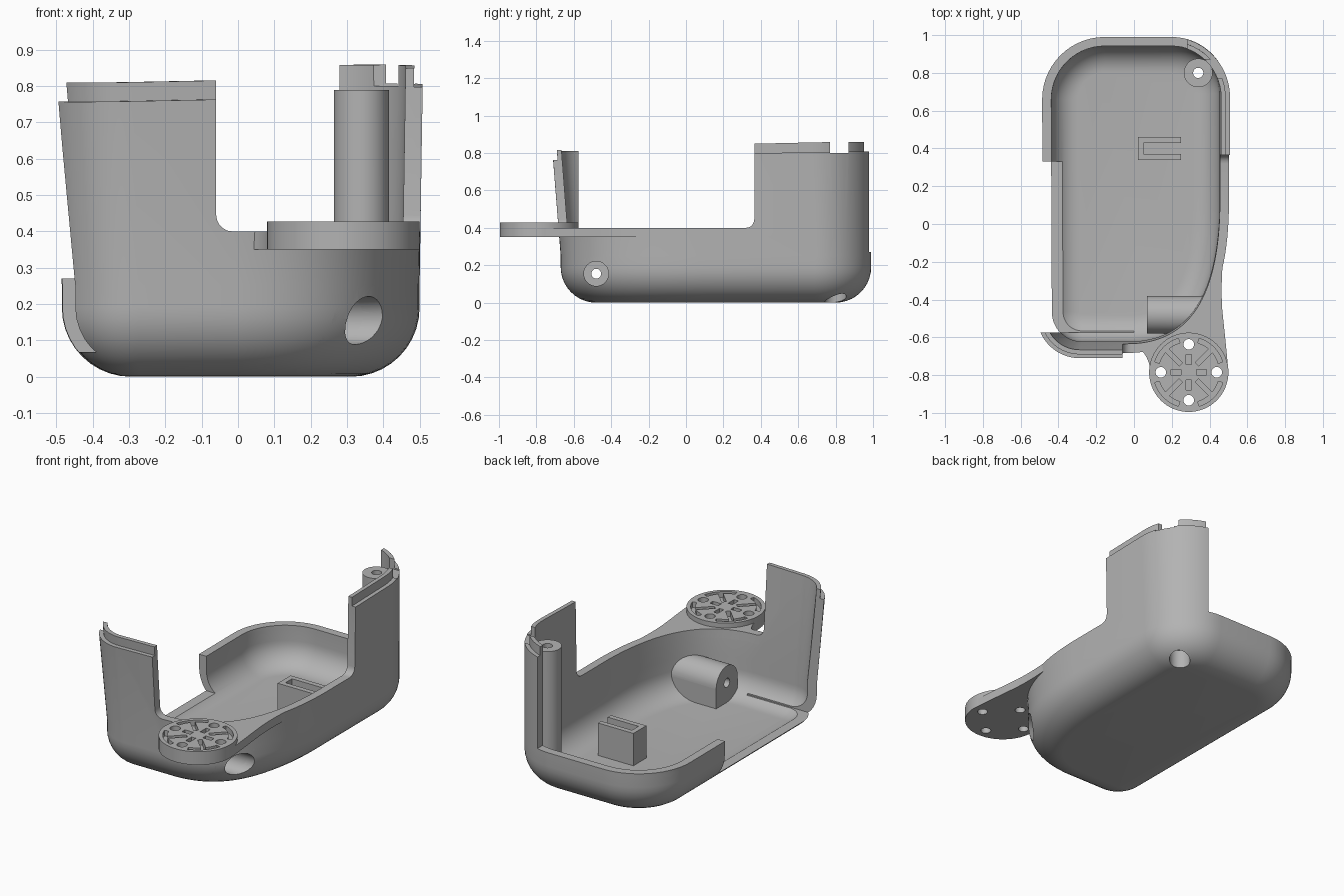
import bpy, bmesh, math
from mathutils import Vector, Matrix

cube = bpy.data.objects.get("Cube")
if cube:
    bpy.data.objects.remove(cube)

grey = bpy.data.materials.new("warm grey plastic")
grey.use_nodes = True
grey.diffuse_color = (0.45, 0.45, 0.45, 1)
grey.node_tree.nodes["Principled BSDF"].inputs["Base Color"].default_value = (0.45, 0.45, 0.45, 1)
cutters = []


def finish(name, bm, cutter=False):
    bmesh.ops.recalc_face_normals(bm, faces=bm.faces)
    mesh = bpy.data.meshes.new(name)
    bm.to_mesh(mesh)
    bm.free()
    mesh.materials.append(grey)
    ob = bpy.data.objects.new(name, mesh)
    bpy.context.collection.objects.link(ob)
    if cutter:
        ob.hide_render = True
        cutters.append(ob)
    return ob


def box(name, lo, hi, cutter=False, round_edges=0, angle=0):
    bm = bmesh.new()
    lo, hi = Vector(lo), Vector(hi)
    bmesh.ops.create_cube(bm, size=1)
    for v in bm.verts:
        v.co = (lo + hi) / 2 + v.co * (hi - lo)
    if round_edges:
        bmesh.ops.bevel(bm, geom=bm.edges[:], offset=round_edges, segments=5,
                        profile=0.5, affect='EDGES')
    return finish(name, bm, cutter)


def rod(name, start, end, r, cutter=False, sides=48):
    start, end = Vector(start), Vector(end)
    axis = end - start
    spin = axis.to_track_quat('Z', 'Y').to_matrix().to_4x4()
    bm = bmesh.new()
    bmesh.ops.create_cone(bm, cap_ends=True, segments=sides, radius1=r, radius2=r,
                          depth=axis.length, matrix=Matrix.Translation((start + end) / 2) @ spin)
    return finish(name, bm, cutter)


def prism(name, points, z0, z1, cutter=False):
    bm = bmesh.new()
    face = bm.faces.new([bm.verts.new((x, y, z0)) for x, y in points])
    out = bmesh.ops.extrude_face_region(bm, geom=[face])["geom"]
    bmesh.ops.translate(bm, vec=(0, 0, z1 - z0),
                        verts=[v for v in out if isinstance(v, bmesh.types.BMVert)])
    return finish(name, bm, cutter)


def boolean(ob, tools, operation='DIFFERENCE'):
    for tool in tools:
        mod = ob.modifiers.new("cut", 'BOOLEAN')
        mod.operation, mod.solver, mod.object = operation, 'EXACT', tool
    deps = bpy.context.evaluated_depsgraph_get()
    mesh = bpy.data.meshes.new_from_object(ob.evaluated_get(deps))
    ob.modifiers.clear()
    ob.data = mesh


def curve(a, b, c, n):
    a, b, c = Vector(a), Vector(b), Vector(c)
    return [a * (1 - t) ** 2 + b * 2 * t * (1 - t) + c * t * t
            for t in (i / n for i in range(n + 1))]


def arc(cx, cy, r, a0, a1, n=14):
    angles = [math.radians(a0 + (a1 - a0) * i / n) for i in range(n + 1)]
    return [Vector((cx + r * math.cos(a), cy + r * math.sin(a))) for a in angles]


# Plan outline, anticlockwise, with one broad front corner
plan = (arc(0.2, 0.69, 0.3, 0, 90) + arc(-0.155, 0.66, 0.33, 90, 180)
        + arc(-0.275, -0.465, 0.205, 180, 270)
        + curve((0, -0.67), (0.485, -0.645), (0.5, 0.08), 28))


def ring(inset, z):
    t = max(0, z - 0.25) / 0.5
    points = []
    for i, p in enumerate(plan):
        d = (plan[(i + 1) % len(plan)] - plan[i - 1]).normalized()
        q = p + Vector((d.y, -d.x)) * (0.02 * t - inset) + Vector((-0.012, -0.018)) * t
        tilt = 0.022 * q.y + 0.02 * q.x if z > 0.6 else 0
        points.append((q.x, q.y, z + tilt))
    return points


def tub(name, gap, floor, radius, tops):
    levels = [(gap + radius * (1 - math.sin(a)), floor + radius * (1 - math.cos(a)))
              for a in (math.pi / 2 * i / 10 for i in range(11))] + tops
    bm = bmesh.new()
    rings = [[bm.verts.new(p) for p in ring(*level)] for level in levels]
    for a, b in zip(rings, rings[1:]):
        for i in range(len(a)):
            j = (i + 1) % len(a)
            bm.faces.new((a[i], a[j], b[j], b[i]))
    bm.faces.new(rings[0])
    bm.faces.new(rings[-1])
    return finish(name, bm, True)


# Outer body with stepped lip, and the hollow inside it
outer = tub("outer_form", 0, 0, 0.19, [(0, 0.25), (0, 0.78), (0.024, 0.78), (0.024, 0.832)])
inner = tub("inner_form", 0.048, 0.04, 0.14, [(0.048, 0.25), (0.048, 1.1)])

shell = outer.copy()
shell.data = outer.data.copy()
shell.name = "shell"
shell.hide_render = False
bpy.context.collection.objects.link(shell)
gaps = [box("front_gap", (-0.06, -1.2, 0.4), (1.2, 0.365, 1.3), True, 0.045),
        box("side_gap", (-1, -0.575, 0.068), (0, 0.33, 1.3), True),
        box("back_gap", (-1, 0.2, 0.27), (0.28, 1.3, 1.3), True),
        box("lip_gap", (0.36, 0.77, 0.8), (0.8, 0.87, 1.3), True)]

# Bores for the screws
side_bore = rod("side_bore", (0.14, -0.48, 0.155), (0.9, -0.48, 0.155), 0.066, True)
side_hole = rod("side_hole", (-0.1, -0.48, 0.155), (0.9, -0.48, 0.155), 0.026, True)
post_bore = rod("post_bore", (0.34, 0.8, -0.1), (0.34, 0.8, 0.11), 0.057, True)
post_hole = rod("post_hole", (0.34, 0.8, -0.1), (0.34, 0.8, 1), 0.027, True)
boolean(shell, [inner] + gaps + [side_bore, post_bore])

# Screw post in the back corner
post = rod("screw_post", (0.34, 0.8, 0.01), (0.34, 0.8, 0.79), 0.076)
boolean(post, [outer], 'INTERSECT')
boolean(post, [post_bore, post_hole])

# Side screw boss: round top on a straight base
boss = rod("side_boss", (0.07, -0.48, 0.155), (0.6, -0.48, 0.155), 0.1)
base = box("boss_base", (0.07, -0.58, 0.02), (0.6, -0.38, 0.155), True)
boolean(boss, [base], 'UNION')
boolean(boss, [outer], 'INTERSECT')
boolean(boss, [side_bore, side_hole])

# Clip on the floor
clip = box("floor_clip", (0.02, 0.34, 0.03), (0.25, 0.46, 0.23))
boolean(clip, [box("clip_slot", (0.05, 0.37, 0.045), (0.4, 0.43, 0.4), True)])

# Round mounting disc with slots and four holes
cx, cy, R = 0.29, -0.785, 0.21
disc = rod("mount_disc", (cx, cy, 0.35), (cx, cy, 0.428), R, sides=64)


def slot(r0, r1, half, turn, shift=0):
    c, s = math.cos(turn), math.sin(turn)
    pts = [(r0, shift - half), (r1, shift - half), (r1, shift + half), (r0, shift + half)]
    return prism("slot", [(cx + x * c - y * s, cy + x * s + y * c) for x, y in pts],
                 0.395, 0.6, True)


holes, slots = [], []
for k in range(4):
    a = k * math.pi / 2
    x, y = cx + 0.148 * math.cos(a), cy + 0.148 * math.sin(a)
    holes.append(rod("hole", (x, y, 0.2), (x, y, 0.6), 0.028, True, 24))
    d = math.degrees(a) + 45
    band = arc(cx, cy, 0.188, d - 28, d + 28, 8) + arc(cx, cy, 0.163, d + 28, d - 28, 8)
    slots += [slot(0.06, 0.17, 0.013, a + math.pi / 4), slot(0.04, 0.095, 0.014, a),
              prism("arc_slot", band, 0.395, 0.6, True)]
boolean(disc, holes + slots)

# Web that carries the disc
edge = (curve((0.49, 0.0), (0.455, -0.28), (0.467, -0.45), 8)
        + curve((0.472, -0.5), (0.485, -0.62), (0.497, -0.75), 6)
        + [Vector((0.29, -0.9))]
        + curve((0.085, -0.76), (0.06, -0.64), (-0.04, -0.645), 8)
        + [Vector((0, -0.55)), Vector((0.3, -0.3))])
web = prism("disc_web", edge, 0.35, 0.4)
boolean(web, [inner, rod("disc_seat", (cx, cy, 0.2), (cx, cy, 0.6), 0.205, True, 64)])

# Tidy helpers and shade
for ob in cutters:
    bpy.data.objects.remove(ob)
for ob in (shell, post, boss, clip, disc, web):
    bpy.ops.object.select_all(action='DESELECT')
    ob.select_set(True)
    bpy.context.view_layer.objects.active = ob
    bpy.ops.object.shade_smooth_by_angle(angle=math.radians(30))
